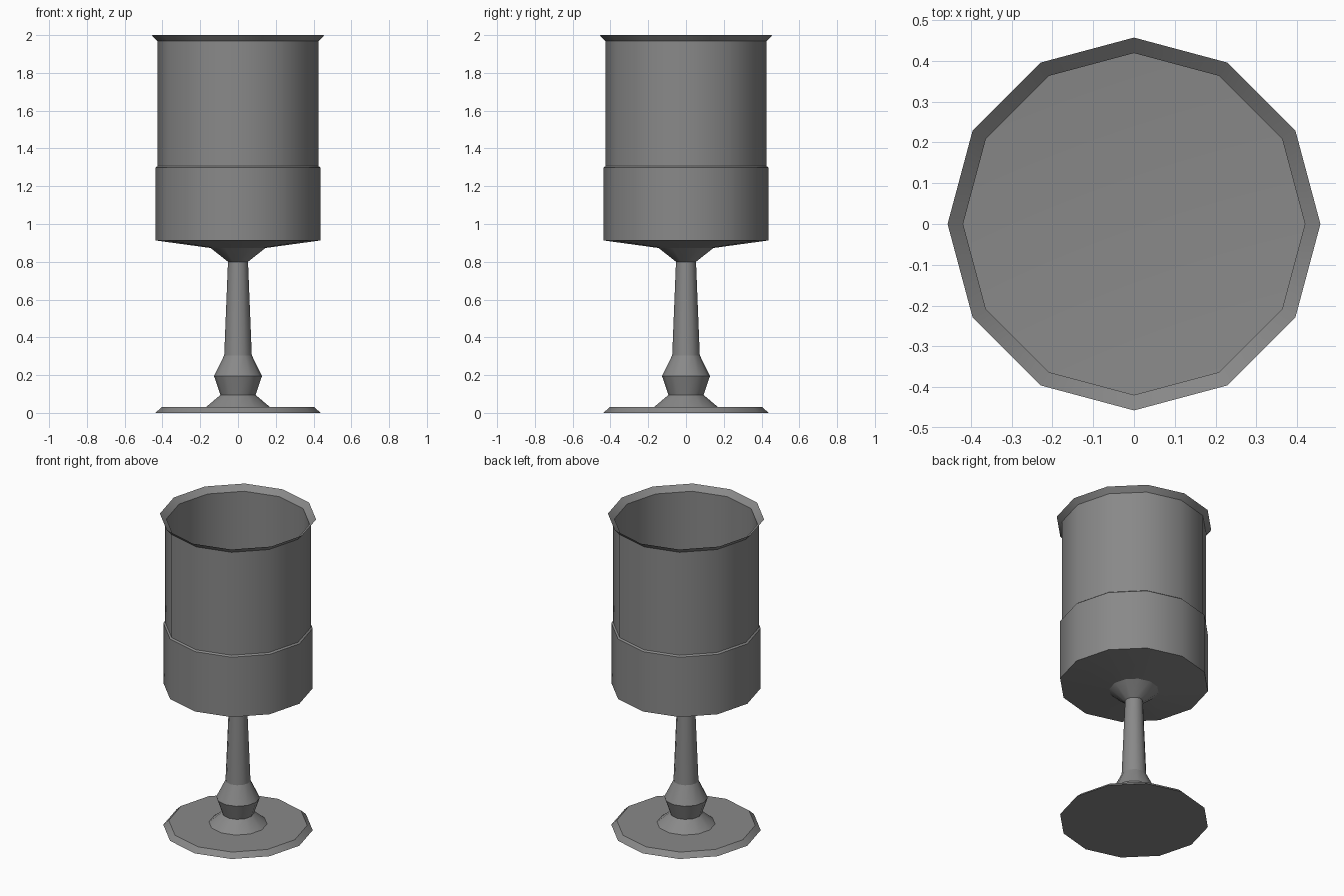
import bpy, bmesh, math

if "Cube" in bpy.data.objects:
    bpy.data.objects.remove(bpy.data.objects["Cube"])

SIDES = 12

# dark grey metal
grey = bpy.data.materials.new("dark_grey")
grey.diffuse_color = (0.25, 0.25, 0.25, 1)
grey.use_nodes = True
grey.node_tree.nodes["Principled BSDF"].inputs["Base Color"].default_value = grey.diffuse_color


def lathe(name, profile):
    """Spin an (r, z) profile around z; points with r = 0 become poles."""
    bm = bmesh.new()
    rings = []
    for r, z in profile:
        if r == 0:
            rings.append([bm.verts.new((0, 0, z))] * SIDES)
        else:
            rings.append([bm.verts.new((r * math.cos(2 * math.pi * i / SIDES),
                                        r * math.sin(2 * math.pi * i / SIDES), z))
                          for i in range(SIDES)])
    for a, b in zip(rings, rings[1:]):
        for i in range(SIDES):
            j = (i + 1) % SIDES
            bm.faces.new(list(dict.fromkeys((a[i], a[j], b[j], b[i]))))
    # every horizontal ring is a crisp crease
    for e in bm.edges:
        e.smooth = abs(e.verts[0].co.z - e.verts[1].co.z) > 1e-5
    bmesh.ops.recalc_face_normals(bm, faces=bm.faces)
    mesh = bpy.data.meshes.new(name)
    bm.to_mesh(mesh)
    bm.free()
    mesh.materials.append(grey)
    obj = bpy.data.objects.new(name, mesh)
    bpy.context.collection.objects.link(obj)
    # soft around the axis
    bpy.ops.object.select_all(action='DESELECT')
    obj.select_set(True)
    bpy.context.view_layer.objects.active = obj
    bpy.ops.object.shade_smooth_by_angle(angle=math.radians(35), keep_sharp_edges=True)
    return obj


# foot, knob, stem, banded cup and thin-walled interior as one closed profile
lathe("goblet", [
    (0, 0), (0.437, 0), (0.405, 0.03),              # foot disc
    (0.17, 0.03), (0.093, 0.095),                   # foot collar
    (0.127, 0.195), (0.073, 0.305),                 # knob
    (0.053, 0.80),                                  # stem
    (0.145, 0.873), (0.437, 0.913),                 # cup underside
    (0.437, 1.298), (0.427, 1.306),                 # lower band
    (0.427, 1.968), (0.457, 2.0),                   # wall and flared rim
    (0.419, 1.968), (0.419, 0.925), (0, 0.895),     # inside of the cup
])
